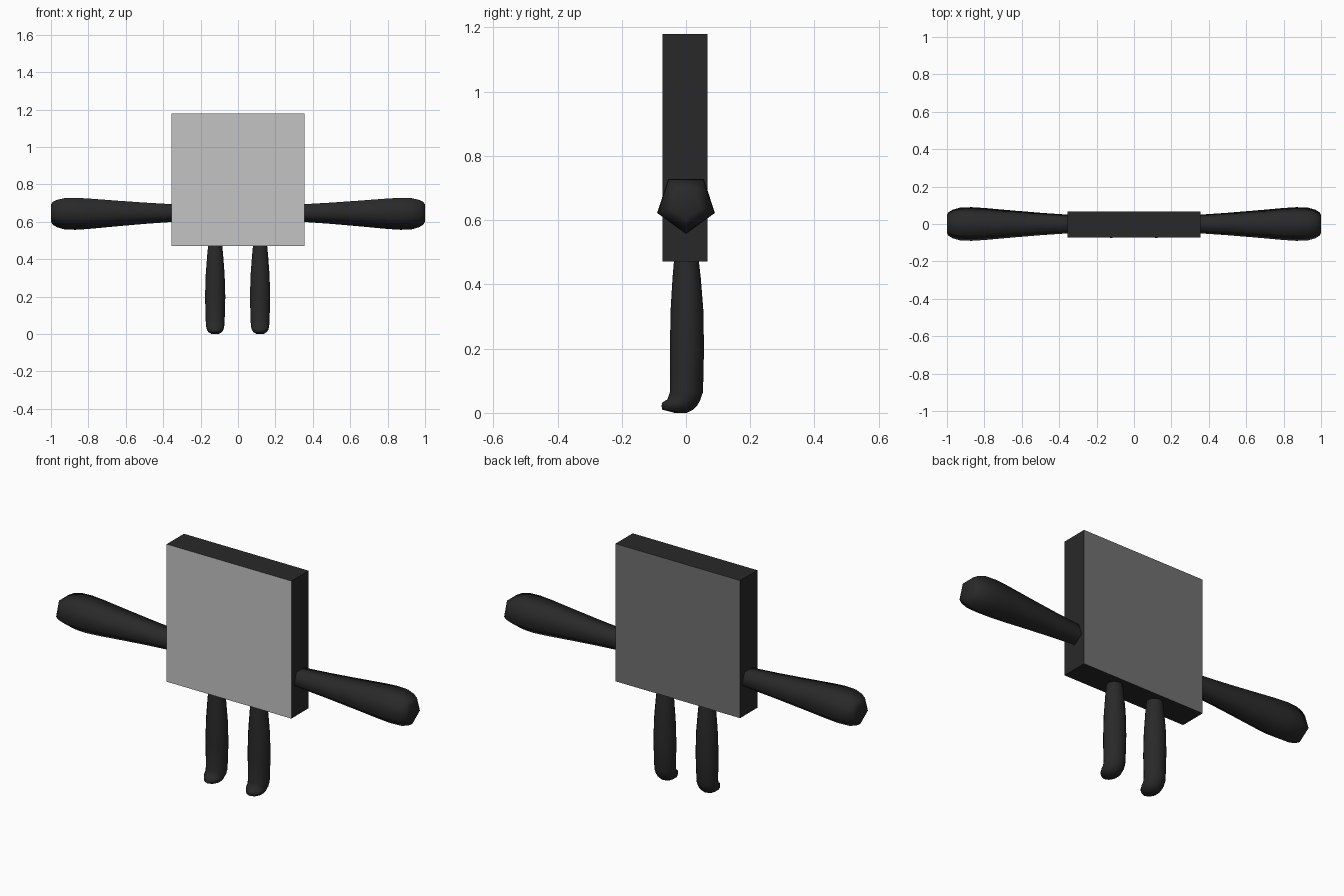
import bpy, bmesh, math

if "Cube" in bpy.data.objects:
    bpy.data.objects.remove(bpy.data.objects["Cube"])


def material(name, value):
    mat = bpy.data.materials.new(name)
    mat.diffuse_color = (value, value, value, 1)
    mat.use_nodes = True
    mat.node_tree.nodes["Principled BSDF"].inputs["Base Color"].default_value = mat.diffuse_color
    return mat


BLACK = material("soft black", 0.022)
LIGHT = material("light grey", 0.55)
MID = material("mid grey", 0.165)


def make_object(name, bm, mats, smooth=None):
    bmesh.ops.recalc_face_normals(bm, faces=bm.faces[:])
    mesh = bpy.data.meshes.new(name)
    bm.to_mesh(mesh)
    bm.free()
    for mat in mats:
        mesh.materials.append(mat)
    obj = bpy.data.objects.new(name, mesh)
    bpy.context.collection.objects.link(obj)
    if smooth:
        bpy.ops.object.select_all(action='DESELECT')
        obj.select_set(True)
        bpy.context.view_layer.objects.active = obj
        bpy.ops.object.shade_smooth_by_angle(angle=math.radians(smooth))
    return obj


def loft(rings):
    """Bridge equal-sized rings of points and cap both ends."""
    bm = bmesh.new()
    loops = [[bm.verts.new(p) for p in ring] for ring in rings]
    n = len(loops[0])
    for a, b in zip(loops, loops[1:]):
        for i in range(n):
            j = (i + 1) % n
            bm.faces.new((a[i], a[j], b[j], b[i]))
    bm.faces.new(loops[0])
    bm.faces.new(loops[-1])
    return bm


# Square slab body: light front, mid-grey back, black edges
bm = bmesh.new()
bmesh.ops.create_cube(bm, size=1)
for v in bm.verts:
    v.co = (v.co.x * 0.71, v.co.y * 0.14 - 0.003, v.co.z * 0.708 + 0.825)
bm.normal_update()
for f in bm.faces:
    f.material_index = 1 if f.normal.y < -0.5 else 2 if f.normal.y > 0.5 else 0
make_object("body", bm, [BLACK, LIGHT, MID])

# Five-sided club arms: (distance from centre, radius)
ARM = [(0.33, 0.050), (0.36, 0.053), (0.50, 0.063), (0.65, 0.076), (0.80, 0.090),
       (0.87, 0.0945), (0.93, 0.092), (0.97, 0.080), (0.992, 0.066), (1.0, 0.050)]
for side, label in ((-1, "left"), (1, "right")):
    rings = []
    for x, r in ARM:
        angles = [math.radians(-90 + 72 * i) for i in range(5)]
        rings.append([(side * x, r * math.cos(a), 0.6515 + r * math.sin(a))
                      for a in angles])
    make_object(label + "_arm", loft(rings), [BLACK], 80)

# Legs with small toes: (height, front y, back y, half width)
LEG = [(0.003, -0.035, 0.002, 0.020), (0.010, -0.074, 0.022, 0.038),
       (0.022, -0.076, 0.034, 0.046), (0.032, -0.074, 0.040, 0.049),
       (0.042, -0.058, 0.045, 0.051), (0.065, -0.050, 0.053, 0.053),
       (0.20, -0.050, 0.056, 0.057), (0.32, -0.048, 0.054, 0.053),
       (0.42, -0.042, 0.046, 0.045), (0.49, -0.036, 0.038, 0.038)]
for x0, label in ((-0.122, "left"), (0.118, "right")):
    rings = []
    for z, front, back, half in LEG:
        mid, depth = (front + back) / 2, (back - front) / 2
        angles = [math.tau * i / 10 for i in range(10)]
        # the sole rises slightly toward the toe
        rings.append([(x0 + half * math.sin(a), mid + depth * math.cos(a),
                       z - (0.003 if z < 0.005 else 0)) for a in angles])
    make_object(label + "_leg", loft(rings), [BLACK], 60)
